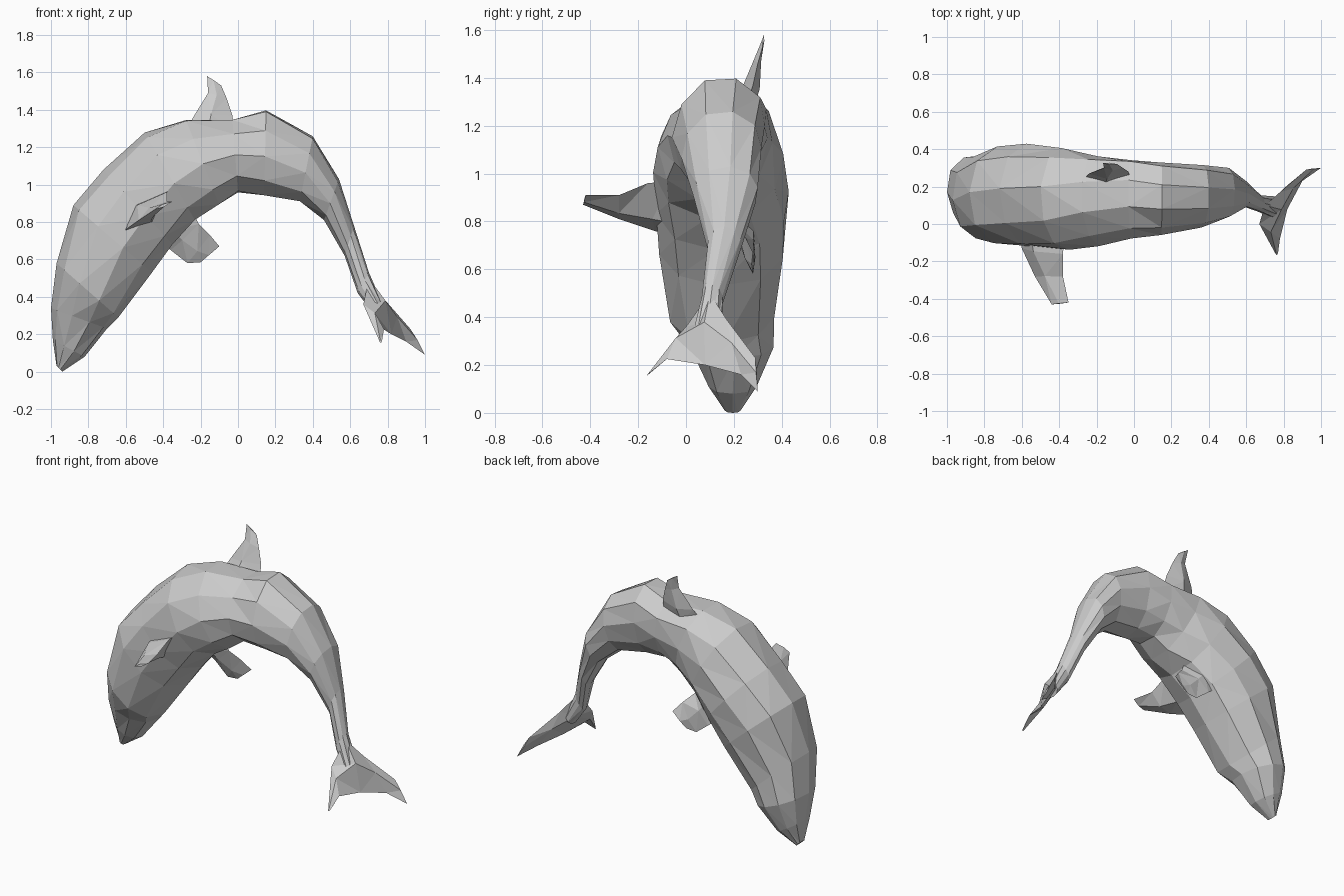
import bpy, bmesh, math, random
from mathutils import Vector

random.seed(4)


def loft(name, rings):
    """Skin a list of equal-length point rings into a closed, faceted mesh."""
    bm = bmesh.new()
    loops = [[bm.verts.new(p) for p in ring] for ring in rings]
    n = len(loops[0])
    for a, b in zip(loops, loops[1:]):
        for i in range(n):
            j = (i + 1) % n
            bm.faces.new((a[i], a[j], b[j], b[i]))
    bm.faces.new(loops[0][::-1])
    bm.faces.new(loops[-1])
    bmesh.ops.triangulate(bm, faces=bm.faces[:], quad_method='SHORT_EDGE')
    bmesh.ops.recalc_face_normals(bm, faces=bm.faces[:])
    mesh = bpy.data.meshes.new(name)
    bm.to_mesh(mesh)
    bm.free()
    obj = bpy.data.objects.new(name, mesh)
    bpy.context.collection.objects.link(obj)
    return obj


def body_ring(top_x, top_z, low_x, low_z, y0, y1, lean, sides=10):
    """Full oval section between a back point and a belly point, rolled towards +y."""
    c = Vector(((top_x + low_x) / 2, (y0 + y1) / 2, (top_z + low_z) / 2))
    u = Vector(((top_x - low_x) / 2, 0, (top_z - low_z) / 2))
    half = math.sqrt(((y1 - y0) / 2) ** 2 - (lean * 0.7) ** 2)
    roll = 0.6 * lean / u.length
    u *= 1 / math.sqrt(1 + 0.6 * roll ** 2)
    ring = []
    for i in range(sides):
        a = math.tau * i / sides
        up, side = math.cos(a), math.sin(a)
        side = math.copysign(abs(side) ** 0.85, side)
        shift = lean * up * (1 if up > 0 else 0.6)
        up -= roll * side
        if i not in (0, sides // 2):
            up += random.uniform(-0.03, 0.03)
        ring.append(c + u * up + Vector((0, half * side + shift, 0)))
    return ring


def fin(name, sections):
    """Blade with diamond sections: (leading point, trailing point, half thickness)."""
    span = Vector(sections[-1][0]) - Vector(sections[0][0])
    rings = []
    for lead, trail, t in sections:
        a, b = Vector(lead), Vector(trail)
        n = (b - a).cross(span).normalized() * t
        m = a.lerp(b, 0.45)
        rings.append([a, m + n, b, m - n])
    return loft(name, rings)


# Body: back x, z, belly x, z, y min, y max, roll of the back towards +y
stations = [
    (-0.97, 0.03, -0.94, 0.00, 0.16, 0.23, 0.00),
    (-0.99, 0.17, -0.82, 0.08, 0.09, 0.30, 0.00),
    (-1.00, 0.34, -0.70, 0.23, 0.01, 0.37, -0.02),
    (-0.97, 0.58, -0.64, 0.29, -0.08, 0.375, -0.02),
    (-0.88, 0.89, -0.46, 0.53, -0.12, 0.42, 0.02),
    (-0.72, 1.08, -0.35, 0.68, -0.13, 0.43, 0.04),
    (-0.50, 1.28, -0.23, 0.81, -0.14, 0.40, 0.07),
    (-0.28, 1.35, -0.10, 0.89, -0.12, 0.35, 0.11),
    (-0.03, 1.35, 0.00, 0.96, -0.08, 0.33, 0.11),
    (0.15, 1.40, 0.14, 0.94, -0.06, 0.32, 0.08),
    (0.40, 1.26, 0.33, 0.91, -0.02, 0.31, 0.05),
    (0.54, 1.03, 0.46, 0.81, 0.03, 0.30, 0.02),
    (0.62, 0.78, 0.57, 0.62, 0.09, 0.23, 0.00),
    (0.70, 0.53, 0.64, 0.42, 0.065, 0.155, 0.00),
    (0.77, 0.37, 0.73, 0.30, 0.03, 0.15, 0.00),
]
loft("body", [body_ring(*s) for s in stations])

# Tail flukes, from one tip to the other
fin("tail_flukes", [
    ((0.76, -0.165, 0.155), (0.77, -0.155, 0.165), 0.004),
    ((0.67, 0.00, 0.36), (0.78, -0.08, 0.225), 0.02),
    ((0.70, 0.10, 0.50), (0.82, 0.08, 0.20), 0.04),
    ((0.78, 0.17, 0.39), (0.90, 0.23, 0.16), 0.02),
    ((0.92, 0.29, 0.23), (1.00, 0.30, 0.09), 0.005),
])

# Dorsal fin
fin("dorsal_fin", [
    ((-0.28, 0.23, 1.28), (-0.02, 0.25, 1.28), 0.045),
    ((-0.24, 0.27, 1.36), (-0.03, 0.28, 1.37), 0.035),
    ((-0.16, 0.30, 1.49), (-0.06, 0.30, 1.46), 0.015),
    ((-0.165, 0.325, 1.58), (-0.09, 0.32, 1.53), 0.005),
])

# Side fins: the near one spreads outwards, the far one tucks under the belly
fin("near_side_fin", [
    ((-0.61, -0.06, 0.74), (-0.37, -0.06, 0.97), 0.07),
    ((-0.60, -0.13, 0.76), (-0.38, -0.16, 0.96), 0.055),
    ((-0.53, -0.28, 0.81), (-0.38, -0.28, 0.91), 0.025),
    ((-0.44, -0.43, 0.87), (-0.35, -0.42, 0.91), 0.008),
])
fin("far_side_fin", [
    ((-0.42, 0.28, 0.70), (-0.24, 0.20, 0.85), 0.04),
    ((-0.36, 0.29, 0.65), (-0.21, 0.21, 0.79), 0.03),
    ((-0.27, 0.28, 0.58), (-0.15, 0.25, 0.73), 0.02),
    ((-0.20, 0.28, 0.585), (-0.10, 0.28, 0.67), 0.006),
])
